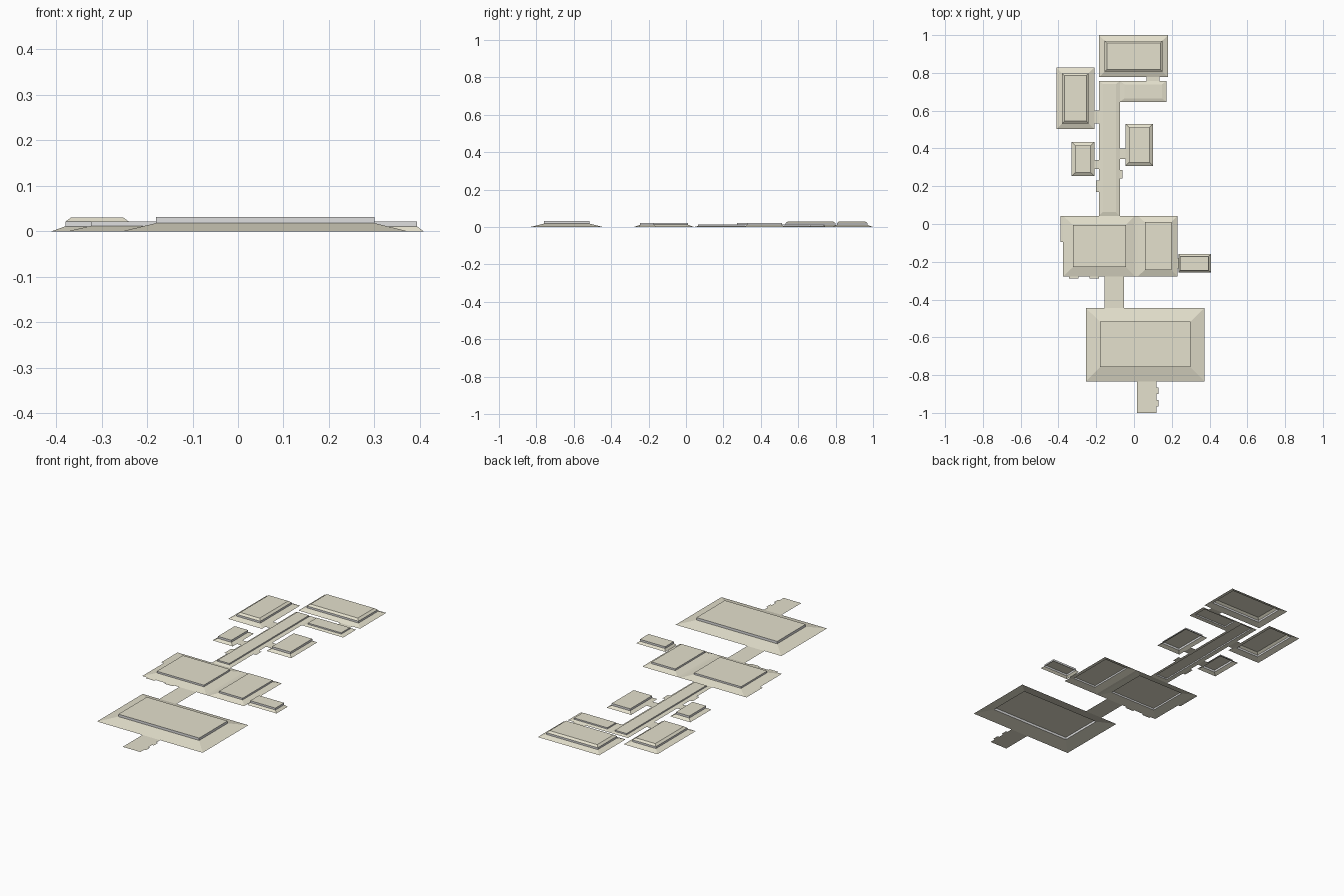
import bpy, bmesh

if "Cube" in bpy.data.objects:
    bpy.data.objects.remove(bpy.data.objects["Cube"])


def material(name, rgb):
    m = bpy.data.materials.new(name)
    m.diffuse_color = (*rgb, 1)
    m.use_nodes = True
    m.node_tree.nodes["Principled BSDF"].inputs["Base Color"].default_value = m.diffuse_color
    return m


BEIGE = material("warm beige plaster", (0.78, 0.75, 0.61))
GREY = material("pale grey riser", (0.74, 0.74, 0.74))


def make_object(name, bm):
    me = bpy.data.meshes.new(name)
    bm.to_mesh(me)
    bm.free()
    me.materials.append(BEIGE)
    me.materials.append(GREY)
    ob = bpy.data.objects.new(name, me)
    bpy.context.collection.objects.link(ob)


def ring(bm, x0, x1, y0, y1, z):
    return [bm.verts.new(p) for p in
            ((x0, y0, z), (x1, y0, z), (x1, y1, z), (x0, y1, z))]


def tray(name, outer, inner, z_slope, z_step, cove=0, z_top=0):
    """Open-bottomed raised ceiling: sloped border, upright riser, optional cove, flat top."""
    bm = bmesh.new()
    x0, x1, y0, y1 = inner
    rings = [ring(bm, *outer, 0), ring(bm, *inner, z_slope), ring(bm, *inner, z_step)]
    if cove:
        rings.append(ring(bm, x0 + cove, x1 - cove, y0 + cove, y1 - cove, z_top))
    for k in range(len(rings) - 1):
        a, b = rings[k], rings[k + 1]
        for i in range(4):
            j = (i + 1) % 4
            f = bm.faces.new((a[i], a[j], b[j], b[i]))
            f.material_index = 1 if k == 1 else 0   # only the riser is grey
    bm.faces.new(rings[-1])
    make_object(name, bm)


def flats(name, rects):
    """Flat ceiling patches at ground level."""
    bm = bmesh.new()
    for r in rects:
        bm.faces.new(ring(bm, *r, 0))
    make_object(name, bm)


# Large rooms
tray("front_hall_ceiling", (-.255, .373, -.833, -.445), (-.18, .30, -.758, -.517), .018, .031)
tray("living_room_ceiling", (-.375, .005, -.278, .043), (-.323, -.043, -.228, -.006), .012, .021)
tray("dining_room_ceiling", (.02, .23, -.278, .043), (.057, .198, -.243, .01), .012, .021)

# Coved bedrooms
tray("back_bedroom_ceiling", (-.185, .181, .777, 1.0), (-.155, .151, .807, .97), .011, .021, .012, .030)
tray("left_bedroom_ceiling", (-.41, -.21, .502, .828), (-.38, -.24, .532, .798), .011, .021, .012, .030)

# Small rooms
tray("right_bedroom_ceiling", (-.045, .101, .307, .53), (-.027, .083, .326, .512), .01, .021)
tray("bathroom_ceiling", (-.33, -.21, .255, .435), (-.31, -.23, .272, .415), .01, .021)
tray("side_room_ceiling", (.235, .408, -.256, -.16), (.244, .394, -.245, -.171), .011, .021)

# Corridor and its side arm
tray("corridor_ceiling", (-.185, -.075, .043, .757), (-.165, -.096, .063, .74), .005, .012)
tray("corridor_arm_ceiling", (-.075, .172, .647, .757), (-.05, .148, .665, .739), .005, .012)

# Flat doorways and passages
flats("passages", [(-.155, -.053, -.445, -.278), (.015, .12, -1, -.833),
                   (.005, .02, -.278, .043), (.065, .135, .757, .777),
                   (-.21, -.185, .532, .60), (-.21, -.185, .29, .34),
                   (-.075, -.045, .345, .40), (.23, .235, -.235, -.18)])
# Small window and closet recesses
flats("recesses", [(-.39, -.375, -.095, .043), (.12, .13, -.90, -.865), (.12, .13, -.967, -.932),
                   (-.345, -.295, -.288, -.278), (-.235, -.185, -.288, -.278),
                   (-.20, -.185, .17, .23), (-.075, -.06, .24, .285)])
